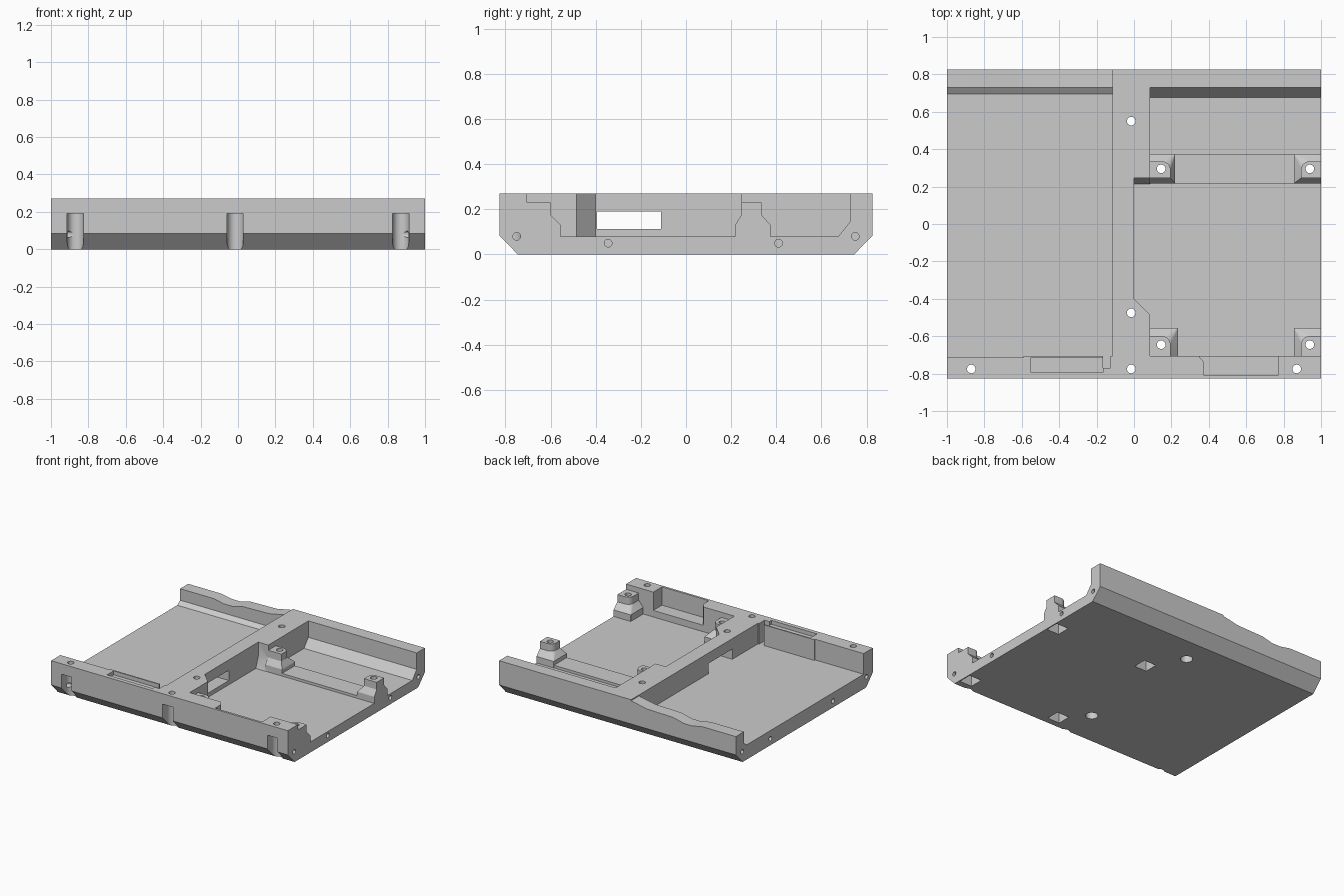
import bpy, bmesh, math

cube = bpy.data.objects.get("Cube")
if cube:
    bpy.data.objects.remove(cube)

gray = bpy.data.materials.new("light_gray")
gray.use_nodes = True
gray.diffuse_color = (0.6, 0.6, 0.6, 1)
gray.node_tree.nodes["Principled BSDF"].inputs["Base Color"].default_value = (0.6, 0.6, 0.6, 1)


def loft(name, rings):
    """Solid through matching rings of points, capped at both ends."""
    bm = bmesh.new()
    loops = [[bm.verts.new(p) for p in ring] for ring in rings]
    n = len(loops[0])
    for a, b in zip(loops, loops[1:]):
        for i in range(n):
            j = (i + 1) % n
            bm.faces.new((a[i], a[j], b[j], b[i]))
    bm.faces.new(loops[0][::-1])
    bm.faces.new(loops[-1])
    bmesh.ops.recalc_face_normals(bm, faces=bm.faces)
    mesh = bpy.data.meshes.new(name)
    bm.to_mesh(mesh)
    bm.free()
    mesh.materials.append(gray)
    obj = bpy.data.objects.new(name, mesh)
    bpy.context.collection.objects.link(obj)
    return obj


def along_x(name, x0, x1, pts):
    return loft(name, [[(x, y, z) for y, z in pts] for x in (x0, x1)])


def along_y(name, y0, y1, pts):
    return loft(name, [[(x, y, z) for x, z in pts] for y in (y0, y1)])


def along_z(name, z0, z1, pts):
    return loft(name, [[(x, y, z) for x, y in pts] for z in (z0, z1)])


def rect(a0, a1, b0, b1):
    return [(a0, b0), (a1, b0), (a1, b1), (a0, b1)]


def arc(a, b, r, start, end, n):
    angles = [math.radians(start + (end - start) * i / n) for i in range(n + 1)]
    return [(a + r * math.cos(t), b + r * math.sin(t)) for t in angles]


def circle(a, b, r, n=32):
    return arc(a, b, r, 0, 360, n)[:-1]


def combine(body, tool, operation):
    mod = body.modifiers.new("combine", "BOOLEAN")
    mod.operation, mod.solver, mod.object = operation, "EXACT", tool
    bpy.context.view_layer.objects.active = body
    bpy.ops.object.modifier_apply(modifier=mod.name)
    bpy.data.objects.remove(tool)


def cut(tool):
    combine(tray, tool, "DIFFERENCE")


def add(tool):
    combine(tray, tool, "UNION")


TOP, FLOOR, LEFT_FLOOR, OVER = 0.27, 0.08, 0.112, 0.4
FRONT = -0.705

# Outer block with chamfered lower edges
tray = along_x("tray", -1, 1, [(-0.745, 0), (0.745, 0), (0.827, 0.085), (0.827, TOP),
                               (-0.827, TOP), (-0.827, 0.085)])

# Shallow bay and deep bay, leaving front, back and centre walls
cut(along_x("shallow_bay", -1.1, -0.115, [(FRONT, LEFT_FLOOR), (0.695, LEFT_FLOOR), (0.73, 0.137),
                                          (0.73, OVER), (FRONT, OVER)]))
cut(along_x("deep_bay", 0.085, 1.1, [(FRONT, FLOOR), (0.675, FLOOR), (0.727, 0.145),
                                     (0.73, OVER), (FRONT, OVER)]))
# Thinner middle stretch of the centre wall
cut(along_x("centre_recess", 0, 0.2, [(-0.4, FLOOR), (0.215, FLOOR), (0.245, 0.16),
                                      (0.245, OVER), (-0.4, OVER)]))
cut(along_z("recess_corner", FLOOR, OVER, [(0, -0.4), (0.085, -0.485), (0.2, -0.485),
                                           (0.2, -0.3), (0, -0.3)]))
# Doorway in the centre wall, level with the shallow bay
cut(along_x("doorway", -0.2, 0.15, rect(-0.395, -0.11, LEFT_FLOOR, 0.19)))

# Lower, wavy stretch of the back wall behind the shallow bay
cut(along_y("back_dip", 0.7, 0.9, [(-1.1, 0.225), (-0.72, 0.225), (-0.63, 0.208), (-0.56, 0.208),
                                   (-0.47, 0.23), (-0.25, 0.235), (-0.115, 0.262),
                                   (-0.115, OVER), (-1.1, OVER)]))

# Recesses in the front wall
cut(along_z("front_wall_step", LEFT_FLOOR, OVER, rect(-1.1, -0.59, -0.715, -0.69)))
cut(along_z("front_shallow_pocket", 0.24, OVER, rect(-0.55, -0.165, -0.795, -0.715)))
cut(along_z("pocket_end", LEFT_FLOOR, OVER, rect(-0.165, -0.125, -0.77, -0.69)))
cut(along_z("front_deep_recess", 0.13, OVER, [(0.335, -0.69), (0.345, -0.705), (0.375, -0.74),
                                              (0.375, -0.81), (0.77, -0.81), (0.77, -0.69)]))

# Low bar joining the rear posts
add(along_x("rear_bar", 0.08, 1, rect(0.217, 0.372, 0.07, 0.1)))


def post(name, side, base, top):
    """Stepped post: block base, sloped shoulder and rounded head.
    side is +1 when the free end points to +x. Limits are wall x, free x, front y, back y."""
    rings = []
    for (wall, free, y0, y1), r, z in ((base, 0.003, 0.07), (base, 0.003, 0.13),
                                       (top, 0.045, 0.175), (top, 0.045, 0.23)):
        corner = arc(free - side * r, y1 - r, r, *((0, 90) if side > 0 else (180, 90)), 8)
        outline = [(wall, y0), (free, y0)] + corner + [(wall, y1)]
        rings.append([(x, y, z) for x, y in outline])
    add(loft(name, rings))


post("front_inner_post", 1, (0.08, 0.235, -0.72, -0.555), (0.08, 0.195, -0.72, -0.6))
post("front_outer_post", -1, (1, 0.855, -0.72, -0.555), (1, 0.893, -0.72, -0.6))
post("rear_inner_post", 1, (0.08, 0.22, 0.217, 0.375), (0.08, 0.195, 0.245, 0.335))
post("rear_outer_post", -1, (1, 0.855, 0.217, 0.375), (1, 0.893, 0.245, 0.335))

# Screw holes through the posts with square nut pockets below
for x in (0.145, 0.94):
    for y in (-0.645, 0.295):
        cut(along_z("post_hole", -0.1, OVER, circle(x, y, 0.023)))
        cut(along_z("nut_pocket", -0.1, 0.1, rect(x - 0.052, x + 0.052, y - 0.052, y + 0.052)))

# Centre wall holes, wider below
for y in (-0.475, 0.55):
    cut(along_z("centre_hole", -0.1, OVER, circle(-0.015, y, 0.023)))
    cut(along_z("counterbore", -0.1, 0.05, circle(-0.015, y, 0.043)))

# Front wall holes and the open channels below them
for x in (-0.87, -0.015, 0.87):
    cut(along_z("front_hole", 0.1, OVER, circle(x, -0.775, 0.023)))
    cut(along_z("front_channel", -0.1, 0.19, [(x + 0.043, -0.9)] + arc(x, -0.775, 0.043, 0, 180, 16)
                + [(x - 0.043, -0.9)]))

# Small pin holes in both ends
for side in (-1, 1):
    for y, z in ((-0.75, 0.08), (-0.345, 0.05), (0.41, 0.05), (0.75, 0.08)):
        cut(along_x("pin_hole", side * 0.88, side * 1.1, circle(y, z, 0.017, 24)))

bpy.ops.object.select_all(action="DESELECT")
tray.select_set(True)
bpy.context.view_layer.objects.active = tray
bpy.ops.object.shade_smooth_by_angle(angle=math.radians(25))
